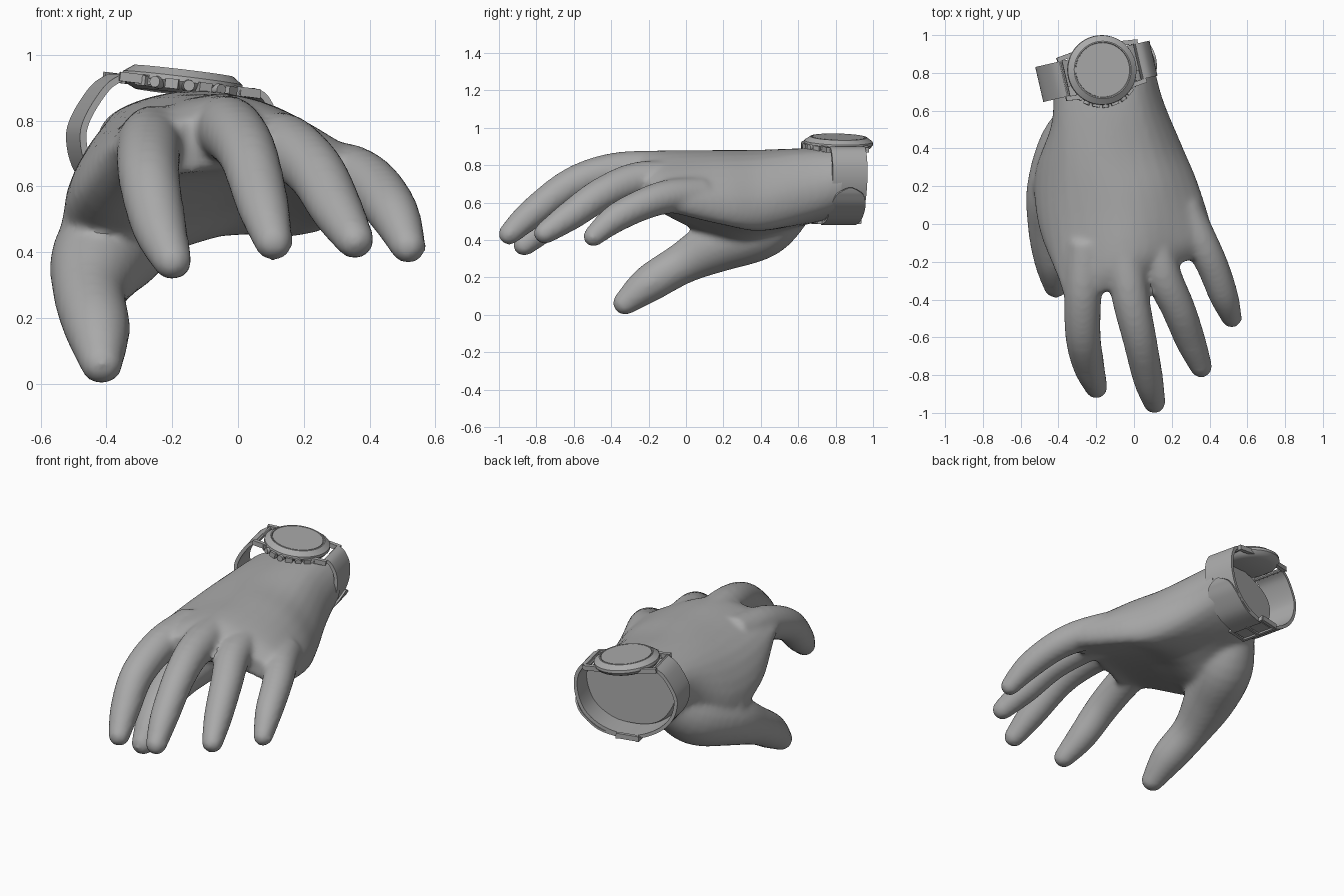
import bpy, bmesh, math
from mathutils import Vector, Matrix

if "Cube" in bpy.data.objects:
    bpy.data.objects.remove(bpy.data.objects["Cube"])

grey = bpy.data.materials.new("matte_grey")
grey.diffuse_color = (0.4, 0.4, 0.4, 1)
grey.use_nodes = True
grey.node_tree.nodes["Principled BSDF"].inputs["Base Color"].default_value = grey.diffuse_color


def spline(pts, n, closed=False):
    """Catmull-Rom samples through points of any dimension."""
    pts = [Vector(p) for p in pts]
    m, out = len(pts), []
    for i in range(m if closed else m - 1):
        if closed:
            a, b, c, d = (pts[(i + k) % m] for k in (-1, 0, 1, 2))
        else:
            a, b, c, d = (pts[min(max(i + k, 0), m - 1)] for k in (-1, 0, 1, 2))
        for s in range(n):
            t = s / n
            out.append(0.5 * (2 * b + (c - a) * t + (2 * a - 5 * b + 4 * c - d) * t * t
                              + (3 * b - a - 3 * c + d) * t ** 3))
    return out if closed else out + [pts[-1]]


def loft(bm, rings):
    """Skin a list of equal rings and cap both ends."""
    vs = [[bm.verts.new(p) for p in r] for r in rings]
    n = len(vs[0])
    faces = [bm.faces.new((r[i], r[(i + 1) % n], q[(i + 1) % n], q[i]))
             for r, q in zip(vs, vs[1:]) for i in range(n)]
    faces += [bm.faces.new(vs[0][::-1]), bm.faces.new(vs[-1])]
    bmesh.ops.recalc_face_normals(bm, faces=faces)


def finish(name, bm, matrix=None):
    if matrix:
        bm.transform(matrix)
    me = bpy.data.meshes.new(name)
    bm.to_mesh(me)
    bm.free()
    me.materials.append(grey)
    ob = bpy.data.objects.new(name, me)
    bpy.context.collection.objects.link(ob)
    return ob


def tube(bm, pts):
    """Round limb through (x, y, z, radius) points with a domed tip."""
    path = spline(pts, 5)
    rings = []

    def ring(c, tan, r):
        q = tan.to_track_quat('Z', 'X')
        rings.append([c + q @ Vector((r * math.cos(a), r * math.sin(a), 0))
                      for a in (math.tau * k / 20 for k in range(20))])
    for i, p in enumerate(path):
        a, b = path[max(i - 1, 0)], path[min(i + 1, len(path) - 1)]
        tan = (b - a).to_3d().normalized()
        ring(p.to_3d(), tan, p[3])
    for deg in (25, 50, 70):
        a = math.radians(deg)
        ring(p.to_3d() + tan * p[3] * math.sin(a), tan, p[3] * math.cos(a))
    loft(bm, rings)


# Palm: sections (y, skew, eight x/z points) from wrist to finger webs
sections = [
    (0.94, 0.23, [(-.39, .82), (-.2, .885), (.0, .87), (.085, .76),
                  (.02, .62), (-.15, .55), (-.33, .59), (-.43, .72)]),
    (0.65, 0.23, [(-.39, .81), (-.2, .885), (.03, .865), (.14, .7),
                  (.1, .53), (-.12, .48), (-.33, .49), (-.43, .66)]),
    (0.37, 0.20, [(-.41, .78), (-.17, .88), (.1, .83), (.245, .63),
                  (.2, .46), (-.05, .45), (-.40, .35), (-.525, .53)]),
    (0.12, 0.30, [(-.40, .765), (-.1, .88), (.16, .82), (.325, .64),
                  (.29, .48), (.03, .54), (-.34, .47), (-.5, .565)]),
    (-0.18, 0.35, [(-.355, .76), (-.06, .875), (.19, .80), (.40, .66),
                   (.36, .54), (.08, .63), (-.28, .62), (-.38, .68)]),
    (-0.30, 0.38, [(-.33, .73), (-.06, .82), (.18, .75), (.39, .635),
                   (.34, .57), (.08, .66), (-.28, .63), (-.35, .68)]),
]
columns = zip(*[spline([(x, y + k * x, z) for x, z in pts], 4, True)
                for y, k, pts in sections])
bm = bmesh.new()
loft(bm, list(zip(*[spline(c, 5) for c in columns])))

# Fingers, thumb and thumb web
limbs = {
    "index": [(-.25, -.1, .74, .11), (-.27, -.36, .72, .1), (-.27, -.59, .625, .094),
              (-.24, -.75, .48, .084), (-.2, -.865, .375, .061)],
    "middle": [(-.06, -.1, .77, .11), (-.02, -.38, .768, .1), (.03, -.61, .698, .09),
               (.075, -.82, .545, .08), (.108, -.945, .433, .06)],
    "ring": [(.1, -.05, .72, .105), (.15, -.26, .72, .098), (.235, -.45, .645, .09),
             (.3, -.62, .53, .08), (.355, -.755, .438, .06)],
    "little": [(.26, .08, .64, .1), (.345, -.08, .635, .092), (.415, -.22, .595, .085),
               (.475, -.38, .515, .077), (.517, -.495, .42, .056)],
    "thumb": [(-.26, .6, .61, .11), (-.34, .42, .47, .16), (-.42, .18, .38, .15),
              (-.45, -.02, .275, .112), (-.427, -.2, .165, .1), (-.415, -.325, .065, .067)],
    "web": [(-.42, .24, .42, .13), (-.41, .17, .53, .115), (-.37, .08, .65, .1)],
}
for pts in limbs.values():
    tube(bm, pts)
hand = finish("hand", bm)

# Fuse into one skin, soften, then cut the wrist flat
remesh = hand.modifiers.new("fuse", 'REMESH')
remesh.mode = 'VOXEL'
remesh.voxel_size = 0.015
soft = hand.modifiers.new("soften", 'SMOOTH')
soft.factor, soft.iterations = 0.5, 9
ev = hand.evaluated_get(bpy.context.evaluated_depsgraph_get())
bm = bmesh.new()
bm.from_mesh(ev.to_mesh())
hand.modifiers.clear()
bmesh.ops.bisect_plane(bm, geom=bm.verts[:] + bm.edges[:] + bm.faces[:],
                       plane_co=(-.17, .77, .7), plane_no=(-.22, .97, 0),
                       clear_outer=True)
bmesh.ops.holes_fill(bm, edges=[e for e in bm.edges if e.is_boundary], sides=0)
bm.to_mesh(hand.data)
bm.free()
hand.data.materials.clear()
hand.data.materials.append(grey)

# Watch frames: case is also tilted, strap stays upright
turn = Matrix.Rotation(math.radians(13), 4, 'Z')
strap_m = Matrix.Translation((-.17, .815, 0)) @ turn
case_m = Matrix.Translation((-.17, .815, .916)) @ turn @ Matrix.Rotation(math.radians(7), 4, 'Y')


def box(bm, loc, size, rot=0.0):
    bmesh.ops.create_cube(bm, size=1, matrix=Matrix.Translation(loc)
                          @ Matrix.Rotation(rot, 4, 'Z') @ Matrix.Diagonal((*size, 1)))


# Watch case with bezel
bm = bmesh.new()
profile = [(.14, -.035), (.172, -.02), (.185, -.002), (.183, .014), (.152, .036),
           (.146, .036), (.144, .03)]
loft(bm, [[(r * math.cos(a), r * math.sin(a), z)
           for a in (math.tau * k / 48 for k in range(48))] for r, z in profile])
finish("watch_case", bm, case_m)

# Watch glass
bm = bmesh.new()
bmesh.ops.create_cone(bm, cap_ends=True, segments=48, radius1=.142, radius2=.142, depth=.01,
                      matrix=Matrix.Translation((0, 0, .031)))
finish("watch_glass", bm, case_m)

# Lugs and strap pins
bm = bmesh.new()
for sx in (-1, 1):
    for sy in (-1, 1):
        box(bm, (sx * .16, sy * .112, -.008), (.12, .024, .028), -sx * sy * .12)
    bmesh.ops.create_cone(bm, cap_ends=True, segments=10, radius1=.012, radius2=.012, depth=.23,
                          matrix=Matrix.Translation((sx * .205, 0, -.01))
                          @ Matrix.Rotation(math.pi / 2, 4, 'X'))
finish("lugs", bm, case_m)

# Alternating square and round studs along the near rim
bm = bmesh.new()
for i in range(8):
    a = math.radians(-143 + i * 15.5)
    loc = (.182 * math.cos(a), .182 * math.sin(a), -.012)
    if i % 2:
        bmesh.ops.create_cone(bm, cap_ends=True, segments=14, radius1=.02, radius2=.017, depth=.035,
                              matrix=Matrix.Translation(loc) @ Matrix.Rotation(a, 4, 'Z')
                              @ Matrix.Rotation(math.pi / 2, 4, 'Y'))
    else:
        box(bm, loc, (.032, .04, .03), a)
finish("rim_studs", bm, case_m)


def strap(name, pts, thick):
    """Flat band through (across, height, half width) points."""
    path, rings = spline(pts, 5), []
    for i, p in enumerate(path):
        d = path[min(i + 1, len(path) - 1)] - path[max(i - 1, 0)]
        nrm = Vector((d[1], 0, -d[0])).normalized() * thick / 2
        c = Vector((p[0], 0, p[1]))
        w = Vector((0, p[2], 0))
        rings.append([c + w + nrm, c - w + nrm, c - w - nrm, c + w - nrm])
    bm = bmesh.new()
    loft(bm, rings)
    finish(name, bm, strap_m)


W = .095
strap("strap", [(u, z, W) for u, z in
                [(-.2, .935), (-.255, .9), (-.315, .81), (-.33, .74), (-.305, .65), (-.235, .57),
                 (-.12, .51), (0, .50), (.12, .53), (.215, .6), (.262, .7), (.268, .8),
                 (.238, .87), (.2, .89)]], .02)

# Loose pointed strap end lying outside the band
strap("strap_tip", [(0, .487, W), (.13, .512, W), (.228, .585, W), (.27, .64, W * .8),
                    (.283, .665, W * .45), (.288, .68, W * .1)], .012)

# Buckle frame with tongue
bm = bmesh.new()
for s in (-1, 1):
    box(bm, (-.05, s * .112, .503), (.13, .02, .03))
    box(bm, (-.05 + s * .06, 0, .497), (.018, .24, .024))
box(bm, (-.05, 0, .487), (.12, .016, .012))
finish("buckle", bm, strap_m)

# Smooth shading that keeps hard edges
bpy.ops.object.select_all(action='SELECT')
bpy.context.view_layer.objects.active = hand
bpy.ops.object.shade_smooth_by_angle(angle=math.radians(35))
